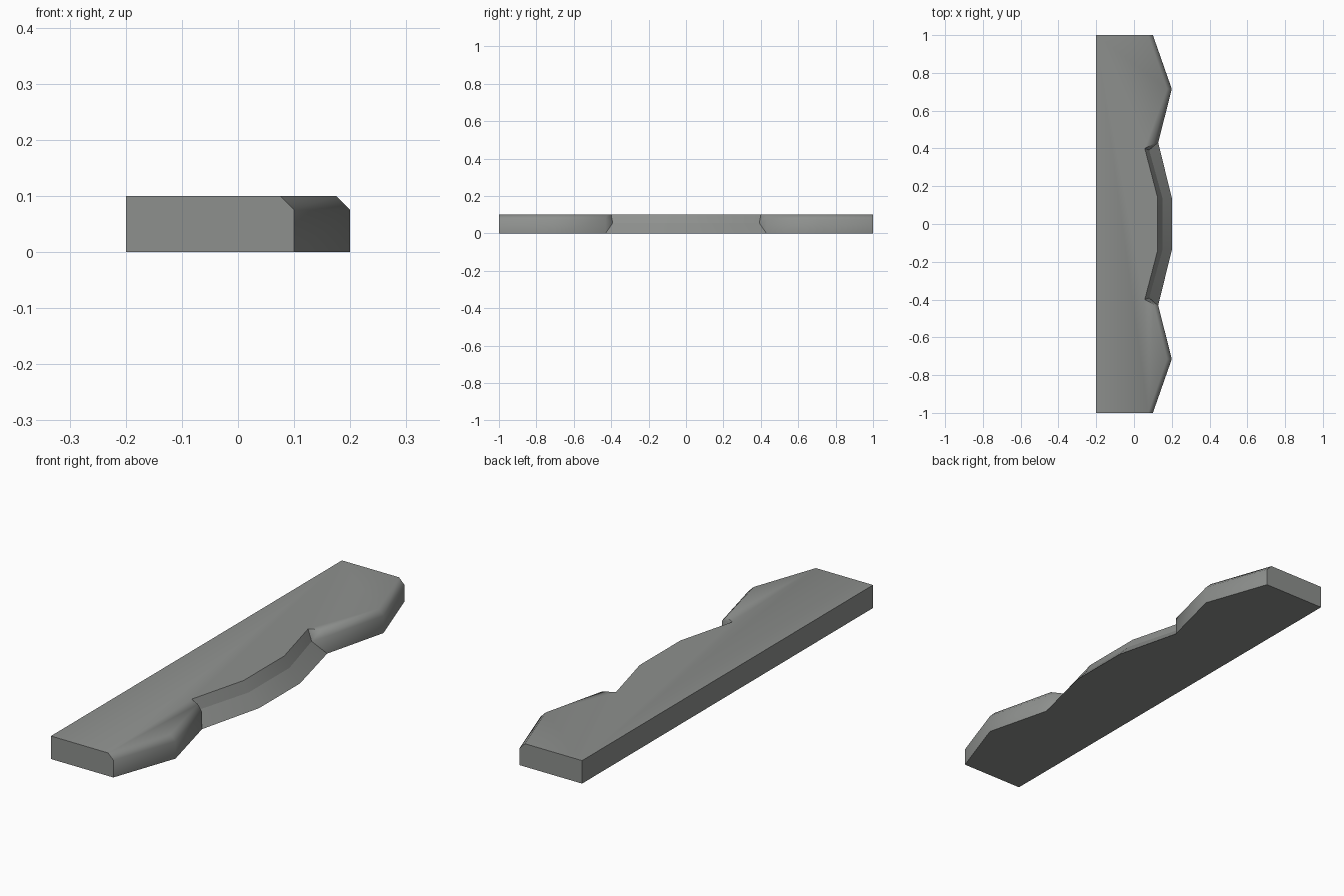
import bpy, bmesh, math

if "Cube" in bpy.data.objects:
    bpy.data.objects.remove(bpy.data.objects["Cube"])

# Edge columns for y > 0: points at bottom, middle and top of the rim
half = [
    [(0.20, 0.14, 0), (0.15, 0.14, 0.055), (0.125, 0.14, 0.1)],    # chipped middle
    [(0.128, 0.43, 0), (0.08, 0.392, 0.055), (0.057, 0.40, 0.1)],  # end of the chip
    [(0.128, 0.43, 0), (0.128, 0.43, 0.075), (0.105, 0.425, 0.1)], # start of bevelled rim
    [(0.20, 0.715, 0), (0.20, 0.715, 0.075), (0.175, 0.715, 0.1)], # peak
    [(0.10, 1, 0), (0.10, 1, 0.075), (0.075, 1, 0.1)],             # end corner
    [(-0.20, 1, 0), (-0.20, 1, 0.075), (-0.20, 1, 0.1)],           # back corner
]
mirrored = [[(x, -y, z) for x, y, z in col] for col in reversed(half)]
columns = mirrored + half

# Rim strips plus flat caps
bm = bmesh.new()
cols = [[bm.verts.new(p) for p in col] for col in columns]
n = len(cols)
for i in range(n):
    a, b = cols[i], cols[(i + 1) % n]
    for k in range(2):
        bm.faces.new((a[k], b[k], b[k + 1], a[k + 1]))
bm.faces.new([c[2] for c in cols])
bm.faces.new([c[0] for c in reversed(cols)])
bmesh.ops.remove_doubles(bm, verts=bm.verts, dist=0.0005)
bmesh.ops.recalc_face_normals(bm, faces=bm.faces)

# Smooth bevels, sharp corners and a sharp ledge line
for f in bm.faces:
    f.smooth = True
for e in bm.edges:
    ledge = all(abs(v.co.z - 0.055) < 0.001 for v in e.verts)
    e.smooth = e.calc_face_angle(0) < math.radians(50) and not ledge

mesh = bpy.data.meshes.new("stone_ledge")
bm.to_mesh(mesh)
bm.free()
grey = bpy.data.materials.new("stone grey")
grey.diffuse_color = (0.27, 0.28, 0.27, 1)
grey.use_nodes = True
grey.node_tree.nodes["Principled BSDF"].inputs["Base Color"].default_value = grey.diffuse_color
mesh.materials.append(grey)
obj = bpy.data.objects.new("stone_ledge", mesh)
bpy.context.collection.objects.link(obj)
